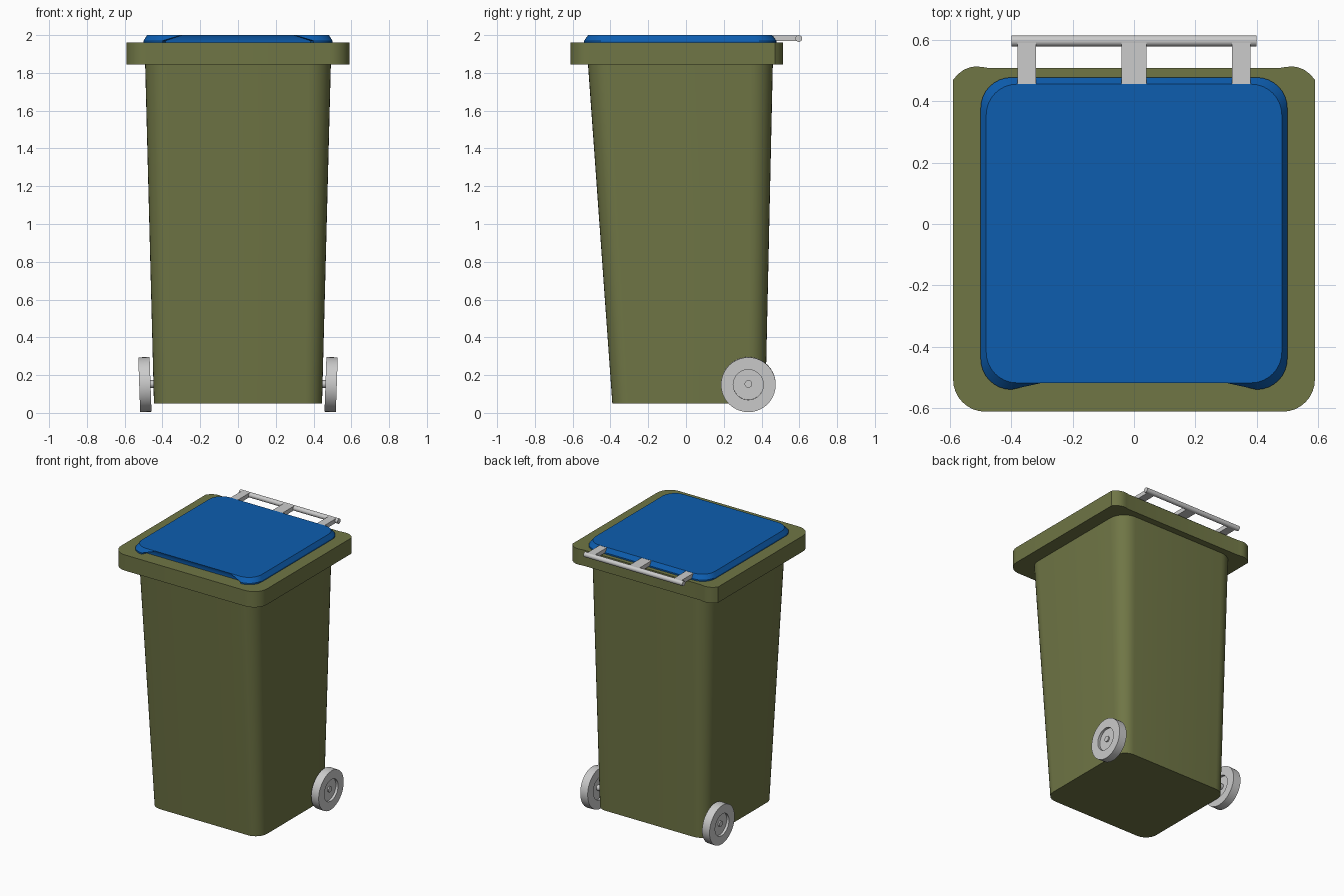
import bpy, bmesh, math
from mathutils import Matrix

if "Cube" in bpy.data.objects:
    bpy.data.objects.remove(bpy.data.objects["Cube"])


def material(name, color):
    m = bpy.data.materials.new(name)
    m.diffuse_color = color
    m.use_nodes = True
    m.node_tree.nodes["Principled BSDF"].inputs["Base Color"].default_value = m.diffuse_color
    return m


green = material("olive_plastic", (0.16, 0.18, 0.06, 1))
blue = material("blue_plastic", (0.004, 0.11, 0.43, 1))


def finish(name, bm, mat=None, smooth=True):
    bmesh.ops.recalc_face_normals(bm, faces=bm.faces)
    me = bpy.data.meshes.new(name)
    bm.to_mesh(me)
    bm.free()
    ob = bpy.data.objects.new(name, me)
    bpy.context.collection.objects.link(ob)
    if mat:
        me.materials.append(mat)
    if smooth:
        bpy.ops.object.select_all(action='DESELECT')
        ob.select_set(True)
        bpy.context.view_layer.objects.active = ob
        bpy.ops.object.shade_smooth_by_angle(angle=math.radians(30))
    return ob


def arc(cx, cy, r, start, n=8):
    """Quarter circle, counter-clockwise from start degrees."""
    return [(cx + r * math.cos(math.radians(start + 90 * i / n)),
             cy + r * math.sin(math.radians(start + 90 * i / n))) for i in range(n + 1)]


def rounded(hx, y0, y1, r, front=()):
    """Rounded rectangle; front adds points along the front edge."""
    return (arc(hx - r, y0 + r, r, 270) + arc(hx - r, y1 - r, r, 0)
            + arc(-hx + r, y1 - r, r, 90) + arc(-hx + r, y0 + r, r, 180) + list(front))


def loft(name, sections, mat):
    """Closed skin through (z, outline) sections."""
    bm = bmesh.new()
    rings = [[bm.verts.new((x, y, z)) for x, y in pts] for z, pts in sections]
    n = len(rings[0])
    for a, b in zip(rings, rings[1:]):
        for i in range(n):
            j = (i + 1) % n
            bm.faces.new((a[i], a[j], b[j], b[i]))
    bm.faces.new(rings[0][::-1])
    bm.faces.new(rings[-1])
    return finish(name, bm, mat)


def rod(name, x0, x1, y, z, r):
    bm = bmesh.new()
    bmesh.ops.create_cone(bm, cap_ends=True, segments=24, radius1=r, radius2=r, depth=x1 - x0,
                          matrix=Matrix.Translation(((x0 + x1) / 2, y, z))
                          @ Matrix.Rotation(math.pi / 2, 4, 'Y'))
    return finish(name, bm)


def box(name, x0, x1, y0, y1, z0, z1):
    bm = bmesh.new()
    bmesh.ops.create_cube(bm, size=1, matrix=Matrix.Translation(
        ((x0 + x1) / 2, (y0 + y1) / 2, (z0 + z1) / 2))
        @ Matrix.Diagonal((x1 - x0, y1 - y0, z1 - z0, 1)))
    return finish(name, bm, smooth=False)


# Tapered body
loft("body", [(0.05, rounded(0.445, -0.39, 0.42, 0.09)),
              (1.86, rounded(0.492, -0.52, 0.46, 0.12))], green)

# Rim with slightly bulging rear corners
rear = [(0.59, 0.47), (0.575, 0.488), (0.555, 0.503), (0.535, 0.511),
        (0.515, 0.514), (0.495, 0.512), (0.47, 0.508)]
rim = (arc(0.485, -0.507, 0.105, 270) + rear + [(-x, y) for x, y in reversed(rear)]
       + arc(-0.485, -0.507, 0.105, 180))
loft("rim", [(1.845, rim), (1.96, rim)], green)

# Lid with sloped edges and an undercut finger grip at the front
grip_low = [(-0.4, -0.54), (-0.385, -0.505), (0.385, -0.505), (0.4, -0.54)]
grip_top = [(-0.3, -0.518), (-0.295, -0.518), (0.295, -0.518), (0.3, -0.518)]
loft("lid", [(1.958, rounded(0.50, -0.54, 0.478, 0.1, grip_low)),
             (1.97, rounded(0.50, -0.54, 0.478, 0.1, grip_low)),
             (2.0, rounded(0.482, -0.518, 0.456, 0.1, grip_top))], blue)

# Rear handle and its brackets
rod("handle_bar", -0.4, 0.4, 0.597, 1.982, 0.018)
for i, (x0, x1) in enumerate([(-0.38, -0.32), (-0.04, 0.04), (0.32, 0.38)]):
    box(f"handle_bracket_{i + 1}", x0, x1, 0.455, 0.597, 1.968, 1.999)

# Wheels with recessed hubs, leaning with the body walls
profile = [(0, -0.012), (0.08, -0.012), (0.08, -0.03), (0.145, -0.03),
           (0.145, 0.03), (0.08, 0.03), (0.08, 0.012), (0, 0.012)]
for side, s in (("left", -1), ("right", 1)):
    bm = bmesh.new()
    vs = [bm.verts.new((x, 0, r)) for r, x in profile]
    es = [bm.edges.new(p) for p in zip(vs, vs[1:])]
    bmesh.ops.spin(bm, geom=vs + es, cent=(0, 0, 0), axis=(1, 0, 0),
                   angle=2 * math.pi, steps=40, use_merge=True)
    bmesh.ops.remove_doubles(bm, verts=bm.verts, dist=1e-4)
    wheel = finish(f"{side}_wheel", bm)
    wheel.location = (s * 0.493, 0.33, 0.15)
    wheel.rotation_euler = (0, s * math.radians(2), 0)

# Axle through both wheels
rod("axle", -0.515, 0.515, 0.33, 0.153, 0.02)
